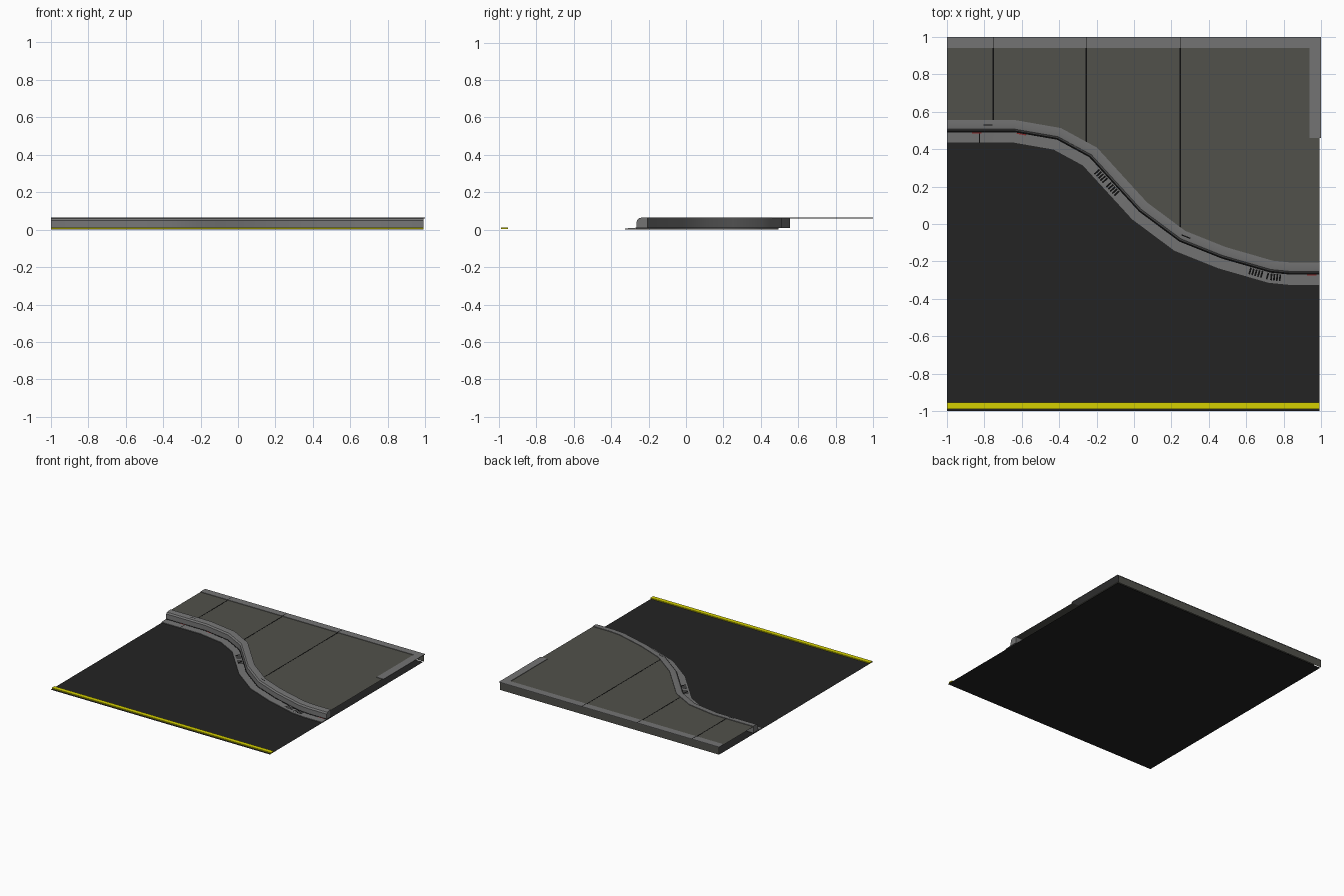
import bpy
import bmesh
from mathutils import Vector

cube = bpy.data.objects.get("Cube")
if cube:
    bpy.data.objects.remove(cube, do_unlink=True)


def material(name, rgb):
    m = bpy.data.materials.new(name)
    m.use_nodes = True
    m.diffuse_color = (*rgb, 1)
    m.node_tree.nodes["Principled BSDF"].inputs["Base Color"].default_value = (*rgb, 1)
    return m


ASPHALT = material("asphalt", (0.017, 0.017, 0.017))
PAVING = material("paving", (0.082, 0.082, 0.07))
CONCRETE = material("concrete", (0.175, 0.175, 0.175))
YELLOW = material("yellow paint", (0.66, 0.63, 0.0))
BLACK = material("joint black", (0.004, 0.004, 0.004))
RED = material("red paint", (0.25, 0.02, 0.02))

# Kerb line where the gutter meets the kerb face
EAST = 0.99
PATH = [Vector(p) for p in [(-1, .495), (-.64, .495), (-.41, .455), (-.235, .36),
                            (-.1, .212), (.03, .07), (.245, -.09), (.47, -.18),
                            (.73, -.255), (.83, -.265), (EAST, -.265)]]


def normal(a, b):
    d = (b - a).normalized()
    return Vector((-d.y, d.x))


def offset_path(dist):
    """Kerb line moved sideways with mitred corners."""
    out = []
    last = len(PATH) - 1
    for i, p in enumerate(PATH):
        n1 = normal(PATH[max(i - 1, 0)], PATH[max(i, 1)])
        n2 = normal(PATH[min(i, last - 1)], PATH[min(i + 1, last)])
        m = (n1 + n2).normalized()
        out.append(p + m * dist / m.dot(n1))
    return out


def on_path(x, dist=0.0):
    """Point and tangent on the kerb line at x, moved sideways."""
    for a, b in zip(PATH, PATH[1:]):
        if x <= b.x:
            break
    p = a.lerp(b, (x - a.x) / (b.x - a.x))
    return p + normal(a, b) * dist, (b - a).normalized()


def finish(name, bm, mat, smooth=False):
    bmesh.ops.recalc_face_normals(bm, faces=bm.faces)
    mesh = bpy.data.meshes.new(name)
    bm.to_mesh(mesh)
    bm.free()
    mesh.materials.append(mat)
    ob = bpy.data.objects.new(name, mesh)
    bpy.context.collection.objects.link(ob)
    if smooth:
        bpy.ops.object.select_all(action="DESELECT")
        ob.select_set(True)
        bpy.context.view_layer.objects.active = ob
        bpy.ops.object.shade_smooth_by_angle(angle=0.6)
    return ob


def sweep(name, profile, mat):
    """Closed (sideways, height) profile along the kerb line, with end caps."""
    bm = bmesh.new()
    rails = [[bm.verts.new((p.x, p.y, z)) for p in offset_path(s)] for s, z in profile]
    for r1, r2 in zip(rails, rails[1:] + rails[:1]):
        for i in range(len(PATH) - 1):
            bm.faces.new((r1[i], r1[i + 1], r2[i + 1], r2[i]))
    for end in (0, -1):
        bm.faces.new([r[end] for r in rails])
    return finish(name, bm, mat, smooth=True)


def add_box(bm, x0, x1, y0, y1, z0, z1):
    v = [bm.verts.new((x, y, z)) for z in (z0, z1)
         for x, y in ((x0, y0), (x1, y0), (x1, y1), (x0, y1))]
    bm.faces.new(v[:4])
    bm.faces.new(v[4:])
    for i in range(4):
        j = (i + 1) % 4
        bm.faces.new((v[i], v[j], v[j + 4], v[i + 4]))


def box(name, mat, *bounds):
    bm = bmesh.new()
    add_box(bm, *bounds)
    return finish(name, bm, mat)


def add_plate(bm, x, dist, length, width, z):
    """Flat quad aligned with the kerb line."""
    c, t = on_path(x, dist)
    n = Vector((-t.y, t.x))
    corners = [c + t * length * a + n * width * b
               for a, b in ((-.5, -.5), (.5, -.5), (.5, .5), (-.5, .5))]
    bm.faces.new([bm.verts.new((p.x, p.y, z)) for p in corners])


# Road surface, running under everything
bm = bmesh.new()
bm.faces.new([bm.verts.new(p) for p in
              ((-1, -1, 0), (EAST, -1, 0), (EAST, EAST, 0), (-1, EAST, 0))])
finish("road", bm, ASPHALT)
box("yellow_line", YELLOW, -1, EAST, -.988, -.953, .003, .011)

# Gutter, kerb and the dark joint between them
sweep("gutter", [(-.06, .002), (-.06, .007), (0, .01), (0, .002)], CONCRETE)
sweep("kerb", [(0, .008), (.002, .05), (.012, .061), (.03, .065),
               (.06, .065), (.06, .008)], CONCRETE)
sweep("kerb_joint", [(-.005, .0095), (-.005, .0112), (.001, .0112), (.001, .0095)], BLACK)

# Pavement sheet with its back wall
bm = bmesh.new()
front = offset_path(.058)
rows = [[bm.verts.new((p.x, p.y, .06)) for p in front],
        [bm.verts.new((p.x, .998, .06)) for p in front],
        [bm.verts.new((p.x, .998, 0)) for p in front]]
for r1, r2 in zip(rows, rows[1:]):
    for i in range(len(front) - 1):
        bm.faces.new((r1[i], r1[i + 1], r2[i + 1], r2[i]))
finish("pavement", bm, PAVING)

# Concrete borders
box("back_border", CONCRETE, -1, 1, .94, 1, .0595, .064)
box("side_border", CONCRETE, .937, 1, .46, .94, .0595, .064)

# Paving seams
bm = bmesh.new()
for x in (-.752, -.255, .247):
    add_box(bm, x - .003, x + .003, on_path(x)[0].y + .06, .94, .0598, .0612)
    add_box(bm, x - .002, x + .002, .94, .999, .0635, .0645)
finish("paving_seams", bm, BLACK)

# Drain slots in the gutter, in two groups of five per drain
bm = bmesh.new()
for centre, step in ((-.125, .0105), (.705, .0155)):
    for k in range(11):
        if k != 5:
            add_plate(bm, centre + (k - 5) * step, -.027, .009, .036, .0108)
finish("drain_slots", bm, BLACK)

# Small slits in the kerb top and a gutter seam
bm = bmesh.new()
for x in (-.78, .265):
    add_plate(bm, x, .033, .05, .006, .0658)
add_plate(bm, -.825, -.03, .005, .06, .0108)
finish("kerb_slits", bm, BLACK)

# Faint red paint marks at the foot of the kerb
bm = bmesh.new()
for x in (-.84, -.6, .95):
    add_plate(bm, x, -.008, .05, .006, .0114)
finish("red_marks", bm, RED)
